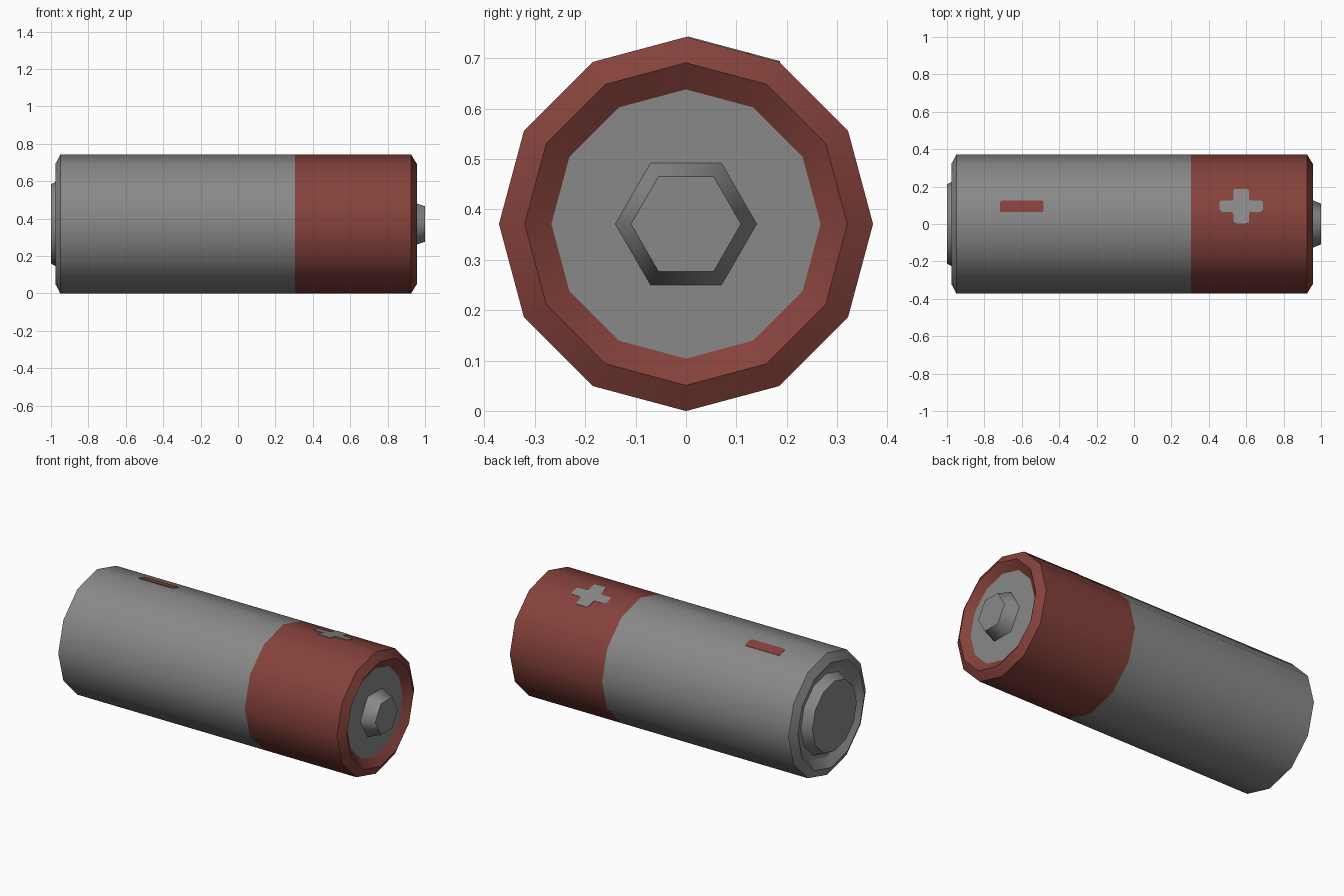
import bpy, bmesh, math

if "Cube" in bpy.data.objects:
    bpy.data.objects.remove(bpy.data.objects["Cube"])

R = 0.371  # body radius, also height of the axis


def material(name, rgb):
    m = bpy.data.materials.new(name)
    m.diffuse_color = (*rgb, 1)
    m.use_nodes = True
    m.node_tree.nodes["Principled BSDF"].inputs["Base Color"].default_value = m.diffuse_color
    return m


GREY = material("metal grey", (0.25, 0.25, 0.25))
RED = material("dark red", (0.235, 0.054, 0.044))


def finish(bm, name, mats):
    bmesh.ops.recalc_face_normals(bm, faces=bm.faces)
    me = bpy.data.meshes.new(name)
    bm.to_mesh(me)
    bm.free()
    for m in mats:
        me.materials.append(m)
    ob = bpy.data.objects.new(name, me)
    bpy.context.collection.objects.link(ob)
    return ob


def lathe(name, profile, sides, phase=0.0, red_bands=()):
    """Spin (x, radius) points round the x axis; both ends are capped."""
    bm = bmesh.new()
    rings = []
    for x, r in profile:
        angles = [phase + 2 * math.pi * i / sides for i in range(sides)]
        rings.append([bm.verts.new((x, r * math.sin(a), R + r * math.cos(a))) for a in angles])
    for k, (a, b) in enumerate(zip(rings, rings[1:])):
        for i in range(sides):
            j = (i + 1) % sides
            f = bm.faces.new((a[i], a[j], b[j], b[i]))
            f.smooth = True
            f.material_index = int(k in red_bands)
    bm.faces.new(rings[0])
    bm.faces.new(rings[-1])
    # profile corners stay sharp, the run around the axis is smooth
    for ring in rings:
        for i in range(sides):
            bm.edges.get((ring[i], ring[(i + 1) % sides])).smooth = False
    return finish(bm, name, [GREY, RED])


# Casing with chamfered rims and a sloped recess in each end
lathe("casing", [(-0.942, 0.267), (-0.977, 0.32), (-0.95, R), (0.305, R),
                 (0.926, R), (0.957, 0.32), (0.921, 0.267)], 12, red_bands=(3, 4, 5))

# Terminals
lathe("positive_terminal", [(0.919, 0.141), (1.0, 0.109)], 6, math.radians(30))
lathe("negative_terminal", [(-0.94, 0.243), (-1.0, 0.213)], 12)


def sign(name, outline, cx, mat):
    """Thin plate lying on the casing facet just behind the top ridge."""
    tilt = math.radians(15)
    c, s = math.cos(tilt), math.sin(tilt)
    bm = bmesh.new()

    def place(u, v, h):
        d = 0.098 + v  # distance down the facet from the ridge
        return (cx + u, d * c + h * s, 2 * R - d * s + h * c)

    face = bm.faces.new([bm.verts.new((u, v, 0)) for u, v in outline])
    bmesh.ops.bevel(bm, geom=face.verts[:], offset=0.012, segments=2,
                    affect='VERTICES', profile=0.5)
    ext = bmesh.ops.extrude_face_region(bm, geom=bm.faces[:])
    for v in ext["geom"]:
        if isinstance(v, bmesh.types.BMVert):
            v.co.z = 0.003
    for v in bm.verts:
        v.co = place(v.co.x, v.co.y, v.co.z - 0.001)
    return finish(bm, name, [mat])


# Plus and minus marks
L, H, w, t = 0.117, 0.095, 0.042, 0.031
quarter = [(L, t), (w, t), (w, H)]
plus = (quarter + [(-u, v) for u, v in reversed(quarter)]
        + [(-u, -v) for u, v in quarter] + [(u, -v) for u, v in reversed(quarter)])
sign("plus_mark", plus, 0.573, GREY)
sign("minus_mark", [(L, t), (-L, t), (-L, -t), (L, -t)], -0.6, RED)
